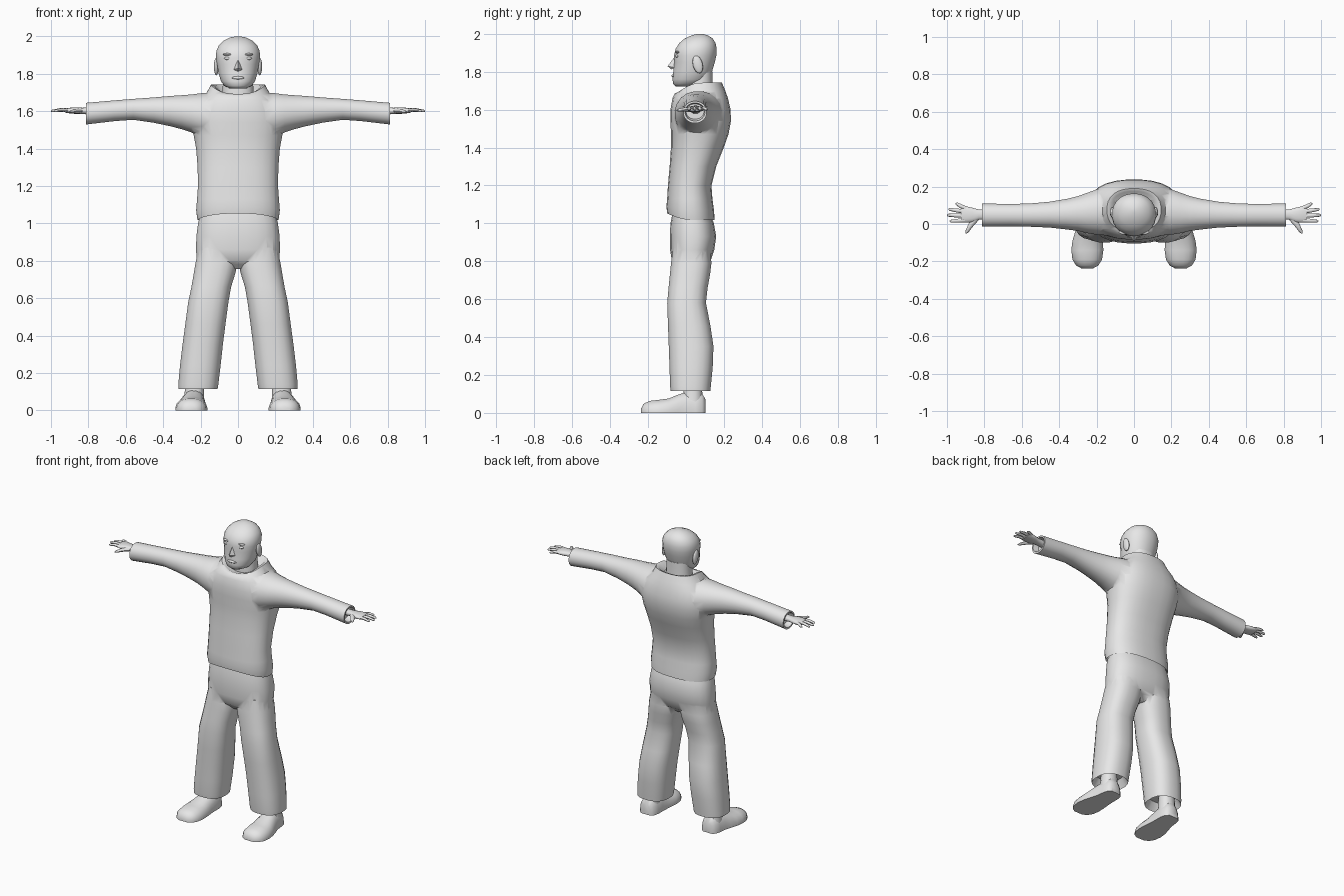
import bpy, bmesh, math
from mathutils import Vector

grey = bpy.data.materials.new("plain grey")
grey.diffuse_color = (0.8, 0.8, 0.8, 1)


def finish(name, bm):
    bmesh.ops.recalc_face_normals(bm, faces=bm.faces)
    me = bpy.data.meshes.new(name)
    bm.to_mesh(me)
    bm.free()
    ob = bpy.data.objects.new(name, me)
    me.materials.append(grey)
    bpy.context.collection.objects.link(ob)
    return ob


def loft(name, axis, rings, n=20, p=2.3, side=1, dome=False):
    """Skin closed rings (pos, u0, u1, v0, v1[, front shift]) along an axis."""
    bm = bmesh.new()
    loops = []
    for r in rings:
        pos, u0, u1, v0, v1 = r[:5]
        shift = r[5] if len(r) > 5 else 0
        loop = []
        for i in range(n):
            a = 2 * math.pi * (i + 0.5) / n
            c, s = math.cos(a), math.sin(a)
            cu = math.copysign(abs(c) ** (2 / p), c)
            sv = math.copysign(abs(s) ** (2 / p), s)
            u = (u0 + u1) / 2 + cu * (u1 - u0) / 2
            v = v0 + max(sv, 0) * (v1 - v0) if dome else (v0 + v1) / 2 + sv * (v1 - v0) / 2
            w = pos + shift * max(0, -s) ** 1.5
            x, y, z = {"z": (u, v, w), "x": (w, u, v), "y": (u, w, v)}[axis]
            loop.append(bm.verts.new((x * side, y, z)))
        loops.append(loop)
    for a, b in zip(loops, loops[1:]):
        for i in range(n):
            j = (i + 1) % n
            bm.faces.new((a[i], a[j], b[j], b[i]))
    bm.faces.new(loops[0])
    bm.faces.new(loops[-1])
    return finish(name, bm)


def tube(name, points, radii, flat=1.0, n=8):
    """Tapered finger running through points in the horizontal plane."""
    bm = bmesh.new()
    pts = [Vector(q) for q in points]
    loops = []
    for k, q in enumerate(pts):
        d = (pts[min(k + 1, len(pts) - 1)] - pts[max(k - 1, 0)]).normalized()
        across = d.cross(Vector((0, 0, 1))).normalized()
        up = across.cross(d)
        loops.append([bm.verts.new(q + radii[k] * (across * math.cos(t) + up * flat * math.sin(t)))
                      for t in (2 * math.pi * i / n for i in range(n))])
    for a, b in zip(loops, loops[1:]):
        for i in range(n):
            bm.faces.new((a[i], a[(i + 1) % n], b[(i + 1) % n], b[i]))
    bm.faces.new(loops[0])
    bm.faces.new(loops[-1])
    return finish(name, bm)


def ball(name, loc, size, tilt=0):
    bm = bmesh.new()
    bmesh.ops.create_uvsphere(bm, u_segments=12, v_segments=8, radius=1)
    ob = finish(name, bm)
    ob.location, ob.scale, ob.rotation_euler = loc, size, (tilt, 0, 0)
    return ob


def union(base, *others):
    bpy.context.view_layer.objects.active = base
    for o in others:
        m = base.modifiers.new("join", "BOOLEAN")
        m.operation, m.object, m.solver = "UNION", o, "EXACT"
        bpy.ops.object.modifier_apply(modifier="join")
        bpy.data.objects.remove(o)


def wide(z, hx, yf, yb, shift=0):
    return (z, -hx, hx, yf, yb, shift)


# Jacket body with hollow hem and open sloping collar
jacket = loft("jacket", "z", [
    wide(1.06, .195, -.075, .125, .03), wide(1.018, .218, -.10, .152, .035),
    wide(1.07, .225, -.104, .148, .02), wide(1.13, .22, -.10, .14),
    wide(1.2, .215, -.096, .135), wide(1.3, .217, -.087, .16),
    wide(1.4, .225, -.08, .20), wide(1.47, .238, -.08, .225),
    wide(1.54, .25, -.083, .238), wide(1.6, .24, -.083, .236),
    wide(1.66, .21, -.072, .222), wide(1.695, .17, -.06, .21, -.01),
    wide(1.742, .145, -.04, .19, -.05), wide(1.737, .125, -.028, .175, -.05),
    wide(1.70, .10, -.01, .15, -.02)], n=28, p=2.4)

# Both sleeves and the shoulder yoke in one span, with hollow cuffs
half = [(.10, -.065, .215, 1.45, 1.695), (.19, -.06, .19, 1.455, 1.698),
        (.25, -.05, .168, 1.485, 1.69), (.30, -.038, .15, 1.502, 1.686),
        (.36, -.03, .135, 1.518, 1.682), (.45, -.02, .12, 1.537, 1.674),
        (.56, -.015, .11, 1.553, 1.666), (.66, -.013, .108, 1.546, 1.658),
        (.812, -.015, .11, 1.528, 1.645), (.812, -.005, .10, 1.54, 1.635),
        (.775, .0, .095, 1.55, 1.63)]
sleeves = loft("sleeves", "x", [(-r[0],) + r[1:] for r in reversed(half)] + half, n=20, p=2.1)
union(jacket, sleeves)

# Trousers: hips plus two legs
trousers = loft("trousers", "z", [
    wide(.755, .17, -.03, .08), wide(.80, .222, -.075, .13), wide(.86, .226, -.085, .15),
    wide(.93, .224, -.086, .16), wide(1.0, .215, -.083, .148), wide(1.06, .20, -.07, .125)], n=24, p=2.5)
leg = [(.17, .135, .29, -.055, .10), (.115, .108, .32, -.082, .13), (.14, .104, .32, -.085, .132),
       (.24, .092, .311, -.088, .142), (.35, .08, .298, -.092, .146), (.46, .066, .283, -.096, .13),
       (.58, .05, .267, -.10, .106), (.66, .036, .25, -.093, .115), (.73, .014, .238, -.086, .128),
       (.79, .0, .228, -.08, .135), (.87, .01, .21, -.07, .13)]
union(trousers, loft("leg_left", "z", leg, p=2.5), loft("leg_right", "z", leg, p=2.5, side=-1))

# Head, neck and face
loft("neck", "z", [wide(1.66, .088, .0, .145), wide(1.72, .083, .0, .142), wide(1.80, .08, .01, .14)])
loft("head", "z", [
    wide(1.722, .045, -.055, .04), wide(1.735, .074, -.068, .09), wide(1.76, .092, -.072, .122),
    wide(1.80, .104, -.068, .138), wide(1.85, .113, -.062, .153), wide(1.885, .118, -.064, .161),
    wide(1.92, .117, -.056, .163), wide(1.95, .104, -.037, .157), wide(1.975, .08, -.008, .142),
    wide(1.992, .047, .03, .115), wide(2.0, .012, .062, .085)], n=24, p=2.15)

bm = bmesh.new()
top, tip, lft, rgt, low, back = [bm.verts.new(c) for c in (
    (0, -.06, 1.878), (0, -.097, 1.829), (-.024, -.06, 1.822),
    (.024, -.06, 1.822), (0, -.078, 1.812), (0, -.04, 1.83))]
for f in ((top, lft, tip), (top, tip, rgt), (tip, lft, low), (tip, low, rgt),
          (top, back, lft), (top, rgt, back), (lft, back, low), (rgt, low, back)):
    bm.faces.new(f)
finish("nose", bm)
ball("lips", (0, -.065, 1.778), (.033, .012, .009))

for s, tag in ((1, "left"), (-1, "right")):
    ball("eye_" + tag, (s * .054, -.045, 1.882), (.02, .012, .009))
    ball("brow_" + tag, (s * .052, -.044, 1.903), (.03, .013, .007))
    ball("ear_" + tag, (s * .116, .062, 1.838), (.013, .026, .048), .25)

    # Hand: wrist and palm, then four fingers and a thumb
    loft("palm_" + tag, "x", [
        (.77, .025, .075, 1.578, 1.622), (.83, .022, .078, 1.585, 1.618),
        (.865, .008, .088, 1.585, 1.62), (.90, .006, .096, 1.588, 1.618),
        (.925, .01, .092, 1.592, 1.614)], n=14, side=s)
    for k, (y0, x1, y1) in enumerate(((.084, .955, .108), (.066, .992, .078),
                                      (.044, 1.0, .047), (.02, .985, .015))):
        tube(f"finger_{k + 1}_{tag}", [(s * .90, y0, 1.604), (s * (.90 + x1) / 2, (y0 + y1) / 2, 1.607),
                                       (s * (x1 - .008), y1, 1.601), (s * x1, y1, 1.599)],
             (.0115, .0105, .008, .003), .85)
    tube("thumb_" + tag, [(s * .845, .03, 1.60), (s * .872, -.005, 1.60),
                          (s * .893, -.04, 1.597), (s * .899, -.05, 1.596)], (.017, .014, .009, .003), .8)

    # Shoe and ankle
    loft("shoe_" + tag, "y", [
        (-.238, .22, .28, 0, .022), (-.222, .19, .31, 0, .05), (-.19, .17, .33, 0, .064),
        (-.14, .163, .336, 0, .07), (-.09, .165, .33, 0, .077), (-.04, .17, .315, 0, .098),
        (.0, .172, .302, 0, .11), (.05, .172, .296, 0, .112), (.085, .18, .288, 0, .106),
        (.103, .20, .268, 0, .07)], n=20, p=2.3, side=s, dome=True)
    loft("ankle_" + tag, "z", [(.06, .18, .29, -.02, .09), (.12, .182, .284, -.012, .085),
                               (.19, .185, .28, -.01, .08)], n=14, side=s)

# Smooth shading with sharp hems
bpy.ops.object.select_all(action="DESELECT")
for ob in bpy.context.scene.objects:
    ob.select_set(True)
bpy.context.view_layer.objects.active = jacket
bpy.ops.object.shade_smooth_by_angle(angle=math.radians(50))
